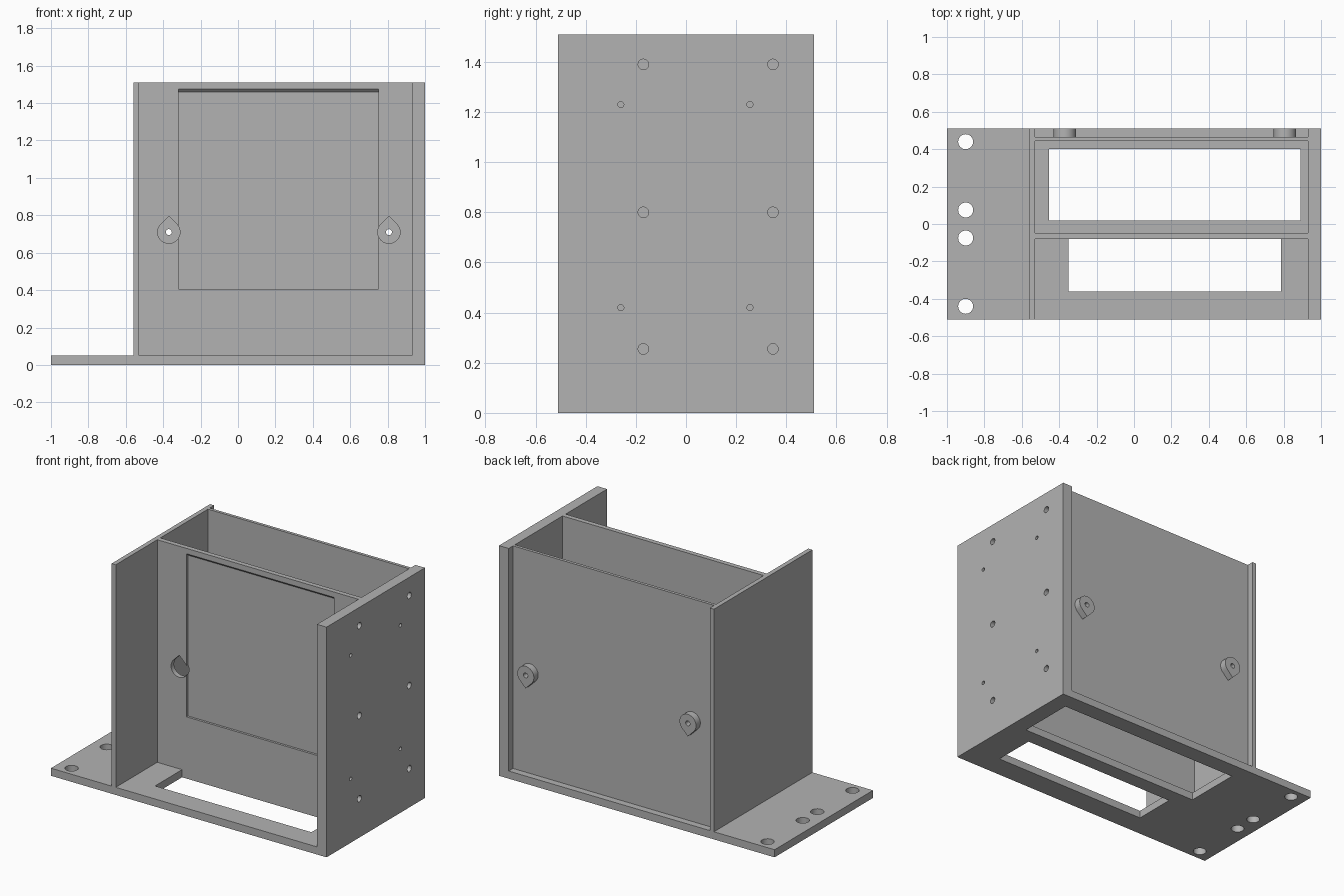
import bpy, bmesh, math
from mathutils import Vector

cube = bpy.data.objects.get("Cube")
if cube:
    bpy.data.objects.remove(cube, do_unlink=True)

grey = bpy.data.materials.new("plain_grey")
grey.use_nodes = True
colour = (0.45, 0.45, 0.45, 1)
grey.diffuse_color = colour
grey.node_tree.nodes["Principled BSDF"].inputs["Base Color"].default_value = colour


def prism(name, profile, axis, lo, hi):
    """Extrude a 2D profile along one axis; the other two axes keep x, y, z order."""
    def place(p, d):
        c = list(p)
        c.insert("xyz".index(axis), d)
        return Vector(c)
    bm = bmesh.new()
    face = bm.faces.new([bm.verts.new(place(p, lo)) for p in profile])
    side = bmesh.ops.extrude_face_region(bm, geom=[face])
    verts = [v for v in side["geom"] if isinstance(v, bmesh.types.BMVert)]
    bmesh.ops.translate(bm, verts=verts, vec=place((0, 0), hi - lo))
    bmesh.ops.recalc_face_normals(bm, faces=bm.faces)
    mesh = bpy.data.meshes.new(name)
    bm.to_mesh(mesh)
    bm.free()
    mesh.materials.append(grey)
    obj = bpy.data.objects.new(name, mesh)
    bpy.context.collection.objects.link(obj)
    return obj


def rect(a0, a1, b0, b1):
    return [(a0, b0), (a1, b0), (a1, b1), (a0, b1)]


def circle(a, b, r, n=32):
    return [(a + r * math.cos(math.tau * i / n), b + r * math.sin(math.tau * i / n))
            for i in range(n)]


def teardrop(a, b, r, up=1, n=24):
    """Round on three quarters, with a right-angled point up or down."""
    arc = [math.radians(135 + 270 * i / n) for i in range(n + 1)]
    pts = [(a + r * math.cos(t), b + up * r * math.sin(t)) for t in arc]
    return pts + [(a, b + up * r * math.sqrt(2))]


def cut(obj, profile, axis, lo, hi):
    cutter = prism("cutter", profile, axis, lo, hi)
    cutter.hide_render = True
    mod = obj.modifiers.new("cut", "BOOLEAN")
    mod.operation = "DIFFERENCE"
    mod.solver = "EXACT"
    mod.object = cutter
    bpy.context.view_layer.objects.active = obj
    bpy.ops.object.modifier_apply(modifier=mod.name)
    bpy.data.objects.remove(cutter, do_unlink=True)


HALF, FLOOR, TOP = 0.51, 0.05, 1.51
IN_R, IN_L = -0.53, 0.93
SCREW_X, SCREW_Z = (-0.37, 0.807), 0.71

# Base plate with two floor openings and a row of mounting holes
base = prism("base_plate", rect(-1, IN_L, -HALF, HALF), "z", 0, FLOOR)
for opening in (rect(-0.455, 0.89, 0.02, 0.40), rect(-0.35, 0.785, -0.36, -0.08)):
    cut(base, opening, "z", -0.1, 0.2)
for y in (-0.44, -0.075, 0.075, 0.44):
    cut(base, circle(-0.9, y, 0.04), "z", -0.1, 0.2)

# Thin side wall, and thick side wall with screw holes
prism("thin_wall", rect(-HALF, HALF, FLOOR, TOP), "x", -0.56, IN_R)
thick = prism("thick_wall", rect(-HALF, HALF, 0, TOP), "x", IN_L, 1)
for ys, zs, r in (((-0.17, 0.347), (0.255, 0.8, 1.39), 0.021),
                  ((-0.26, 0.255), (0.42, 1.23), 0.012)):
    for y in ys:
        for z in zs:
            cut(thick, circle(y, z, r), "x", 0.8, 1.1)

# Middle panel with a shallow recess and teardrop access holes
middle = prism("middle_panel", rect(IN_R, IN_L, FLOOR, TOP), "y", -0.08, -0.048)
recess = [(-0.1, 0.405), (-0.065, 0.405), (-0.065, 1.46), (-0.1, 1.495)]
cut(middle, recess, "x", -0.318, 0.752)
for x in SCREW_X:
    cut(middle, teardrop(x, SCREW_Z, 0.06), "y", -0.2, 0.1)

# Rear panel with pointed bosses, drilled through
rear = prism("rear_panel", rect(IN_R, IN_L, FLOOR, TOP), "y", 0.445, 0.465)
for x in SCREW_X:
    boss = prism("screw_boss", teardrop(x, SCREW_Z, 0.06, -1), "y", 0.465, HALF)
    for part in (rear, boss):
        cut(part, circle(x, SCREW_Z, 0.016, 20), "y", 0.3, 0.7)

# Smooth the round holes and bosses while keeping corners sharp
bpy.ops.object.select_all(action="DESELECT")
for obj in bpy.context.collection.objects:
    if obj.type == "MESH" and grey.name in obj.data.materials:
        obj.select_set(True)
bpy.context.view_layer.objects.active = base
bpy.ops.object.shade_smooth_by_angle(angle=math.radians(30))
